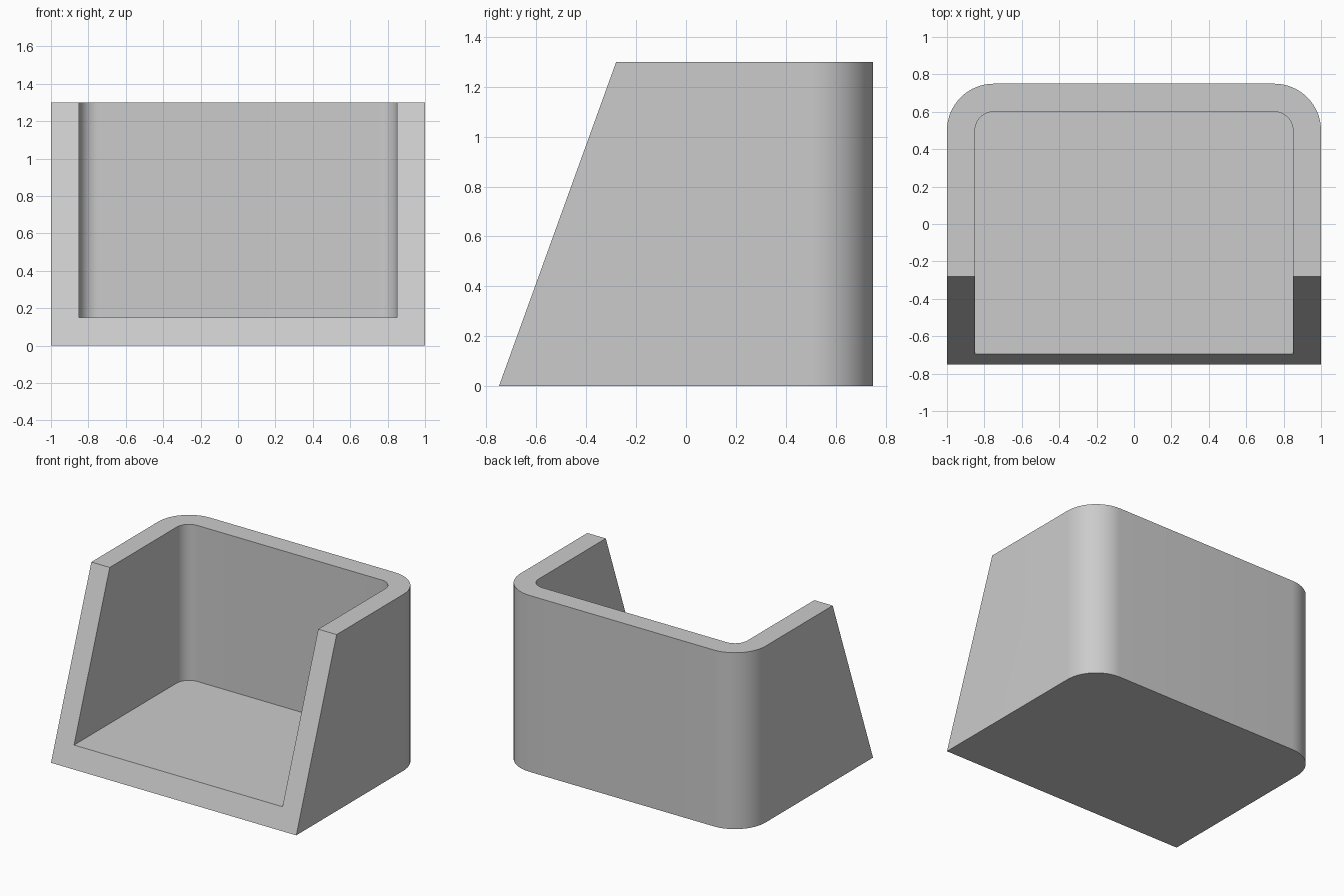
import bpy, bmesh
from math import sin, cos, pi, radians

cube = bpy.data.objects.get("Cube")
if cube:
    bpy.data.objects.remove(cube, do_unlink=True)

HEIGHT, FLOOR = 1.3, 0.15
FRONT_LOW, FRONT_HIGH = -0.75, -0.28
STEPS = 16


def grey_material():
    mat = bpy.data.materials.new("plain grey")
    mat.use_nodes = True
    colour = (0.6, 0.6, 0.6, 1)
    mat.diffuse_color = colour
    mat.node_tree.nodes["Principled BSDF"].inputs["Base Color"].default_value = colour
    return mat


def u_path(bm, half_width, back, radius, z):
    """Open U outline: right front, rounded back corners, left front."""
    front = FRONT_LOW + (FRONT_HIGH - FRONT_LOW) * z / HEIGHT
    points = [(-half_width, front)]
    for side, start in ((-1, pi), (1, pi / 2)):
        for i in range(STEPS + 1):
            a = start - pi / 2 * i / STEPS
            points.append((side * (half_width - radius) + radius * cos(a),
                           back - radius + radius * sin(a)))
    points.append((half_width, front))
    return [bm.verts.new((x, y, z)) for x, y in points]


bm = bmesh.new()
# Outer and inner outlines, from underside to rim and down to the floor
outer, inner = (1.0, 0.75, 0.25), (0.85, 0.6, 0.1)
loops = [u_path(bm, *outer, 0), u_path(bm, *outer, HEIGHT),
         u_path(bm, *inner, HEIGHT), u_path(bm, *inner, FLOOR)]

# Outer wall, rim and inner wall
for a, b in zip(loops, loops[1:]):
    for i in range(len(a) - 1):
        bm.faces.new((a[i], a[i + 1], b[i + 1], b[i]))

# Underside, floor and sloped front edge
bm.faces.new(loops[0])
bm.faces.new(loops[3])
bm.faces.new([loop[0] for loop in loops] + [loop[-1] for loop in reversed(loops)])
bmesh.ops.recalc_face_normals(bm, faces=bm.faces)

mesh = bpy.data.meshes.new("open_front_bin")
bm.to_mesh(mesh)
bm.free()
mesh.materials.append(grey_material())
bin_body = bpy.data.objects.new("open_front_bin", mesh)
bpy.context.collection.objects.link(bin_body)

# Smooth corners, sharp edges
bpy.ops.object.select_all(action="DESELECT")
bin_body.select_set(True)
bpy.context.view_layer.objects.active = bin_body
bpy.ops.object.shade_smooth_by_angle(angle=radians(30))
